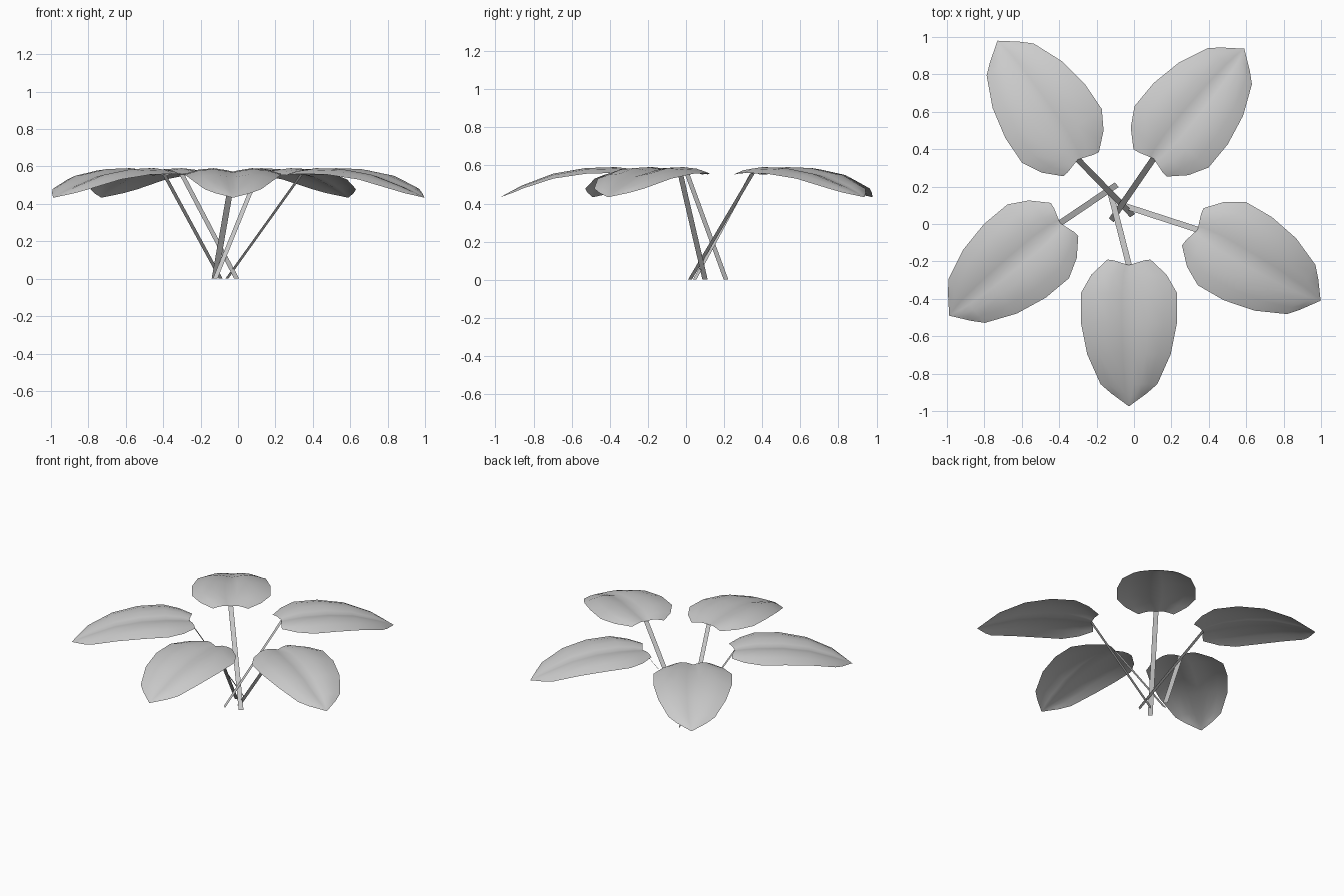
import bpy, math
from mathutils import Vector

if "Cube" in bpy.data.objects:
    bpy.data.objects.remove(bpy.data.objects["Cube"])

# (leaf name, leaf base xy, leaf tip xy, stem foot xy)
LEAVES = [
    ("front", (-0.027, -0.22), (-0.027, -0.975), (-0.125, 0.163)),
    ("left", (-0.395, 0.005), (-0.988, -0.49), (-0.092, 0.21)),
    ("back_left", (-0.30, 0.345), (-0.73, 0.98), (-0.007, 0.045)),
    ("back_right", (0.105, 0.35), (0.59, 0.937), (-0.122, 0.02)),
    ("right", (0.34, -0.03), (0.998, -0.41), (-0.06, 0.10)),
]
# rows along the leaf: distance at midrib, distance at edge, half width, midrib height
ROWS = [
    (0.00, -0.03, 0.115, 0.558), (0.05, 0.05, 0.20, 0.566),
    (0.15, 0.15, 0.257, 0.573), (0.31, 0.31, 0.257, 0.568),
    (0.48, 0.48, 0.223, 0.541), (0.64, 0.64, 0.152, 0.486),
    (0.70, 0.69, 0.095, 0.462), (0.76, 0.76, 0.0, 0.433),
]
# cross-section: fraction of half width, height above the midrib groove
SECTION = [(-1, -0.012), (-0.72, 0.010), (-0.4, 0.018), (-0.15, 0.008), (0, 0),
           (0.15, 0.008), (0.4, 0.018), (0.72, 0.010), (1, -0.012)]


def make_mesh(name, verts, faces):
    mesh = bpy.data.meshes.new(name)
    mesh.from_pydata(verts, [], faces)
    for p in mesh.polygons:
        p.use_smooth = True
    ob = bpy.data.objects.new(name, mesh)
    bpy.context.collection.objects.link(ob)
    return ob


def make_leaf(name, base, tip, foot):
    base, tip, foot = (Vector((*p, 0)) for p in (base, tip, foot))
    along = (tip - base).normalized()
    side = Vector((-along.y, along.x, 0))
    scale = (tip - base).length / 0.76

    # grooved, drooping leaf blade
    verts, n = [], len(SECTION)
    for t_mid, t_edge, w, z in ROWS[:-1]:
        for u, h in SECTION:
            t = t_mid + (t_edge - t_mid) * min(1, abs(u) * 1.2)
            p = base + along * t * scale + side * u * w
            p.z = z + h * w / 0.257
            verts.append(p)
    verts.append(tip + Vector((0, 0, ROWS[-1][3])))
    faces = []
    for r in range(len(ROWS) - 2):
        for c in range(n - 1):
            a = r * n + c
            faces.append((a + n, a + n + 1, a + 1, a))
    last = (len(ROWS) - 2) * n
    for c in range(n - 1):
        faces.append((len(verts) - 1, last + c + 1, last + c))
    leaf = make_mesh(name + "_leaf", verts, [f[::-1] for f in faces])

    # flat ribbon stem
    top = base + Vector((0, 0, 0.558))
    half = side * 0.016
    make_mesh(name + "_stem", [foot - half, foot + half, top + half, top - half],
              [(0, 1, 2, 3)])


for spec in LEAVES:
    make_leaf(*spec)
